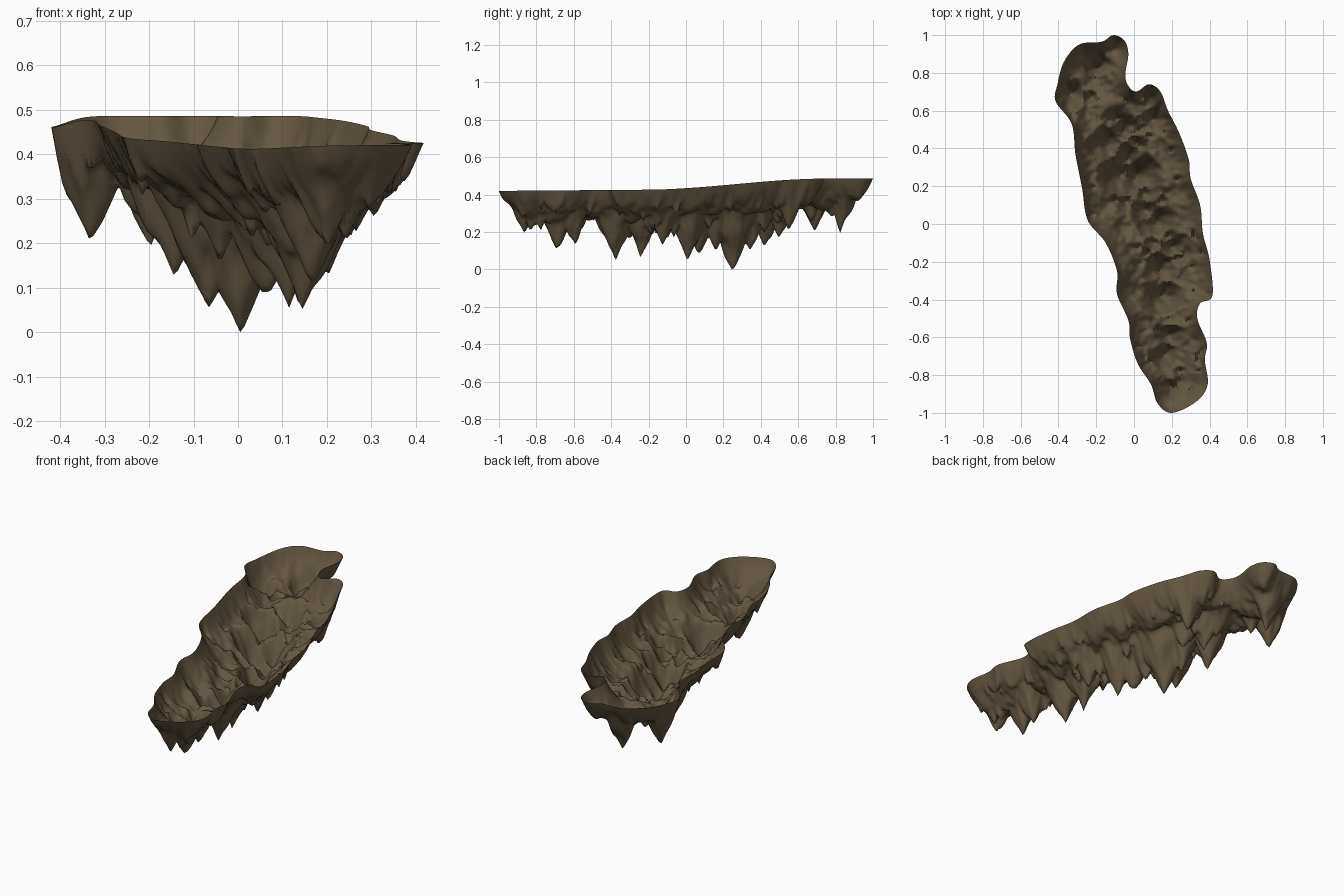
import bpy, bmesh, math, random
from mathutils import Vector, noise, kdtree

cube = bpy.data.objects.get("Cube")
if cube:
    bpy.data.objects.remove(cube)
random.seed(11)

# Rim outline seen from above, clockwise
RIM = [(-.11, 1), (-.05, .97), (-.03, .9), (-.045, .8), (-.035, .74), (.01, .7), (.08, .74),
       (.14, .7), (.18, .6), (.24, .48), (.29, .34), (.3, .24), (.35, .1), (.365, -.05),
       (.4, -.19), (.415, -.38), (.35, -.42), (.335, -.5), (.385, -.63), (.375, -.72),
       (.39, -.85), (.33, -.94), (.2, -1), (.125, -.95), (.09, -.85), (.02, -.74),
       (-.02, -.61), (-.03, -.51), (-.09, -.37), (-.09, -.25), (-.15, -.1), (-.245, .02),
       (-.275, .19), (-.31, .37), (-.33, .53), (-.415, .65), (-.405, .74), (-.37, .86),
       (-.29, .95), (-.17, .965)]

# Main hanging points: x, y, tip height
TIPS = [(.005, .25, 0), (-.065, .26, .05), (.11, .01, .05), (.15, -.38, .05), (.14, -.24, .07),
        (-.14, .42, .12), (.17, -.69, .11), (.19, -.6, .13), (.06, .07, .08), (.06, .16, .1),
        (-.03, .34, .1), (.2, -.86, .19), (.24, -.78, .2), (-.05, .5, .17), (-.33, .69, .2),
        (-.2, .83, .2), (.2, -.12, .13), (.1, .55, .2)]
STEP = 0.01


def smooth_loop(points, n):
    """Closed Catmull-Rom curve through the points."""
    p = [Vector(q) for q in points]
    out = []
    for i in range(len(p)):
        a, b, c, d = (p[(i + k) % len(p)] for k in (-1, 0, 1, 2))
        for j in range(n):
            t = j / n
            out.append(0.5 * (2 * b + (c - a) * t + (2 * a - 5 * b + 4 * c - d) * t * t
                              + (3 * b - a - 3 * c + d) * t ** 3))
    return out


def inside(x, y, loop):
    hit = False
    for i, b in enumerate(loop):
        a = loop[i - 1]
        if (a.y > y) != (b.y > y) and x < a.x + (y - a.y) * (b.x - a.x) / (b.y - a.y):
            hit = not hit
    return hit


coarse = smooth_loop(RIM, 4)
fine = smooth_loop(RIM, 24)
tree = kdtree.KDTree(len(fine))
for i, q in enumerate(fine):
    tree.insert((q.x, q.y, 0), i)
tree.balance()


def edge_distance(x, y):
    return tree.find((x, y, 0))[2]


def rim_height(x, y):
    """Rim rises to the back and dips along the outer bulge and the middle."""
    s = min(max((y + .2) / .95, 0), 1)
    dip = .025 * math.exp(-((x + .43) / .06) ** 2) + .01 * math.exp(-((x - .02) / .12) ** 2) * (1 - s)
    return .42 + .008 * min(y + 1, 1) + .058 * s * s * (3 - 2 * s) - dip


# Smaller hanging points scattered between the main ones: x, y, tip, slope
tips = [(*t, 2.1) for t in TIPS]
while len(tips) < 115:
    x, y = random.uniform(-.4, .4), random.uniform(-.95, .95)
    if inside(x, y, coarse):
        d = edge_distance(x, y)
        if d > .03:
            depth = min(.11 + .75 * d, .28) * random.uniform(.75, 1.05)
            tips.append((x, y, rim_height(x, y) - depth, random.uniform(1.6, 2.8)))


def height(x, y):
    d = edge_distance(x, y)
    top = rim_height(x, y)
    p = Vector((x, y, 0))
    # warped coordinates make the spikes irregular
    wx = x + .018 * noise.noise(p * 16)
    wy = y + .018 * noise.noise(p * 16 + Vector((9, 3, 5)))
    floor = top - .16 * (1 - math.exp(-d / .06)) + .05 * min(d / .1, 1) * noise.noise(p * 10)
    for tx, ty, tz, slope in tips:
        r = math.hypot(wx - tx, wy - ty)
        if r < .25:
            floor = min(floor, tz + slope * r)
    # fluted wall below the rim, steeper toward -x
    flute = max(1.9, 4 - 4 * x + 2.4 * noise.noise(p * 13 + Vector((2, 7, 1))))
    z = max(floor, top - flute * d)
    return max(0, z + .014 * min(d / .05, 1) * noise.noise(p * 32))


# Sheet of small faces trimmed to the rim
bm = bmesh.new()
cells = [(i, j) for i in range(-50, 51) for j in range(-105, 106)
         if inside(i * STEP, j * STEP, coarse)]
verts = {}


def corner(i, j):
    if (i, j) not in verts:
        verts[i, j] = bm.verts.new(((i - .5) * STEP, (j - .5) * STEP, 0))
    return verts[i, j]


for i, j in cells:
    bm.faces.new([corner(i, j), corner(i + 1, j), corner(i + 1, j + 1), corner(i, j + 1)])

# Pull the stepped border onto the rim curve, then relax beside it
border = {v for v in bm.verts if v.is_boundary}
for v in border:
    v.co = tree.find(v.co)[0]
near = [v for v in bm.verts if v not in border and edge_distance(v.co.x, v.co.y) < .03]
for _ in range(4):
    bmesh.ops.smooth_vert(bm, verts=near, factor=.5, use_axis_x=True, use_axis_y=True)

# Sink the sheet into hanging rock
for v in bm.verts:
    x, y, _ = v.co
    v.co.z = rim_height(x, y) if v in border else height(x, y)
lowest = min(v.co.z for v in bm.verts)
for v in bm.verts:
    v.co.z -= lowest * max(0, 1 - v.co.z / .3)
bmesh.ops.reverse_faces(bm, faces=bm.faces[:])

mesh = bpy.data.meshes.new("hanging_rock")
bm.to_mesh(mesh)
bm.free()
rock = bpy.data.objects.new("hanging_rock", mesh)
bpy.context.collection.objects.link(rock)

# Brown stone
mat = bpy.data.materials.new("brown_stone")
mat.use_nodes = True
color = (.13, .095, .055, 1)
mat.diffuse_color = color
mat.node_tree.nodes["Principled BSDF"].inputs["Base Color"].default_value = color
mesh.materials.append(mat)

bpy.context.view_layer.objects.active = rock
rock.select_set(True)
bpy.ops.object.shade_smooth_by_angle(angle=math.radians(75))
